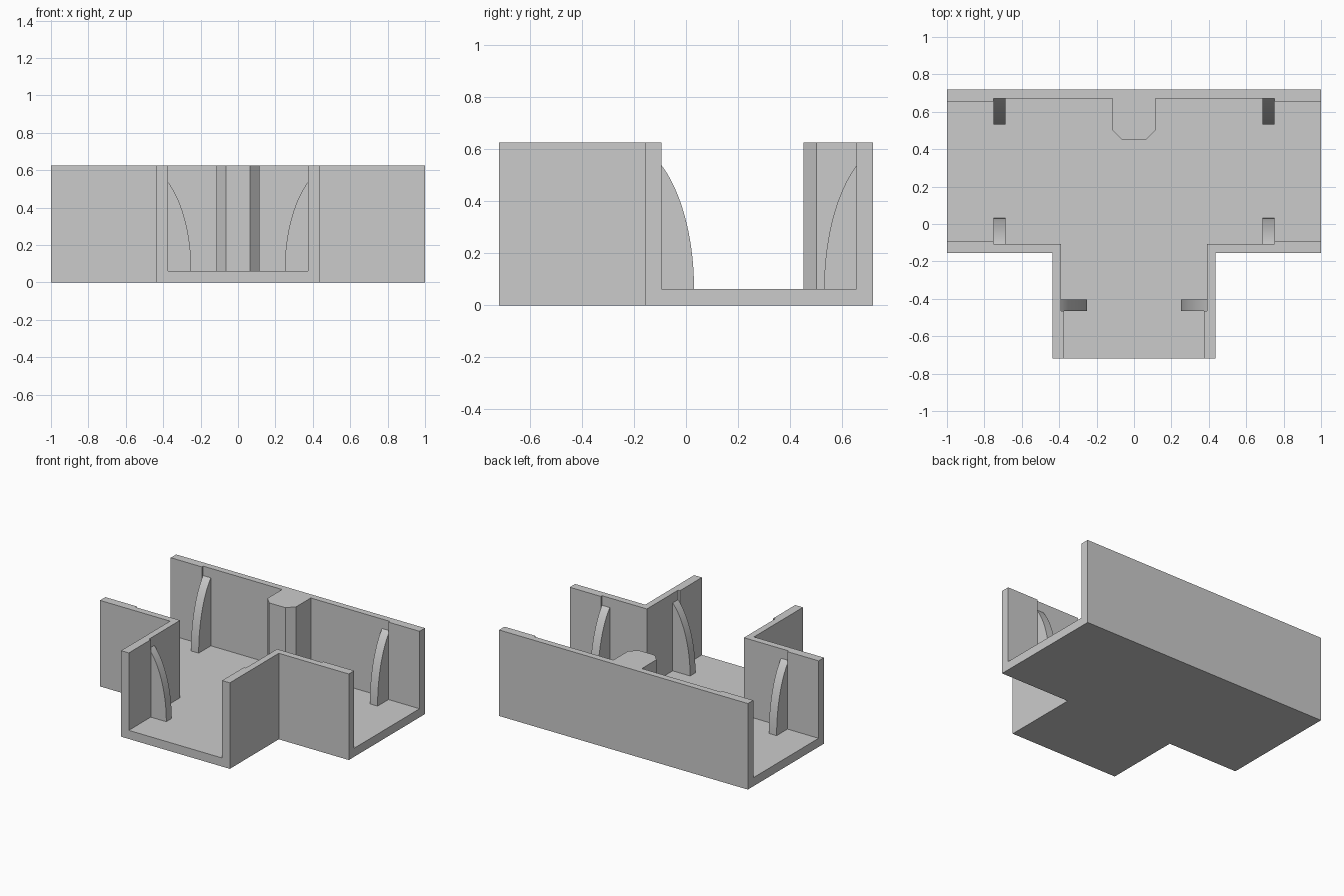
import bpy, bmesh, math
from mathutils import Matrix

cube = bpy.data.objects.get("Cube")
if cube:
    bpy.data.objects.remove(cube, do_unlink=True)

HEIGHT, FLOOR = 0.625, 0.0625

grey = bpy.data.materials.new("plain_grey")
grey.use_nodes = True
grey.diffuse_color = (0.6, 0.6, 0.6, 1)
grey.node_tree.nodes["Principled BSDF"].inputs["Base Color"].default_value = (0.6, 0.6, 0.6, 1)


def prism(name, outline, low, high, matrix=Matrix()):
    """Extrude a flat outline from low to high, then place it with a matrix."""
    bm = bmesh.new()
    face = bm.faces.new([bm.verts.new((x, y, low)) for x, y in outline])
    ext = bmesh.ops.extrude_face_region(bm, geom=[face])
    top = [v for v in ext["geom"] if isinstance(v, bmesh.types.BMVert)]
    bmesh.ops.translate(bm, verts=top, vec=(0, 0, high - low))
    bm.transform(matrix)
    bmesh.ops.recalc_face_normals(bm, faces=bm.faces)
    mesh = bpy.data.meshes.new(name)
    bm.to_mesh(mesh)
    bm.free()
    mesh.materials.append(grey)
    obj = bpy.data.objects.new(name, mesh)
    bpy.context.collection.objects.link(obj)
    return obj


def mirrored(half):
    return half + [(-x, y) for x, y in reversed(half)]


# Tee-shaped block, hollowed by a cavity that runs out of all three ends.
# The cavity outline leaves the chamfered column on the back wall.
block = mirrored([(1, 0.718), (1, -0.156), (0.437, -0.156), (0.437, -0.718)])
cavity = mirrored([
    (0.065, 0.451), (0.115, 0.502), (0.115, 0.671), (0.75, 0.671),
    (0.75, 0.656), (1.1, 0.656), (1.1, -0.094), (0.75, -0.094),
    (0.75, -0.108), (0.39, -0.108), (0.39, -0.466), (0.375, -0.466),
    (0.375, -0.8)])
body = prism("tee_channel", block, 0, HEIGHT)
cutter = prism("cavity_cutter", cavity, FLOOR, HEIGHT + 0.2)
cutter.hide_render = True
cut = body.modifiers.new("hollow", "BOOLEAN")
cut.operation, cut.solver, cut.object = "DIFFERENCE", "EXACT", cutter
bpy.context.view_layer.objects.active = body
body.select_set(True)
bpy.ops.object.modifier_apply(modifier=cut.name)
bpy.data.objects.remove(cutter, do_unlink=True)

# Curved rib profile: distance from the wall against height.
REACH, SWEEP, RISE, ROOT = 0.125, 0.268, HEIGHT - FLOOR, -0.025
end = math.acos(1 - (REACH - ROOT) / SWEEP)
curve = [(REACH - SWEEP * (1 - math.cos(end * i / 16)),
          FLOOR + RISE * math.sin(end * i / 16)) for i in range(17)]
rib = [(ROOT, FLOOR - 0.01), (REACH, FLOOR - 0.01)] + curve
upright = Matrix.Rotation(math.pi / 2, 4, "X")

# Three ribs on each side: back wall, front wall and stem wall.
for side, sign in (("left", 1), ("right", -1)):
    for place, x, y, turn in (("back", 0.719, 0.656, -90),
                              ("front", 0.719, -0.094, 90),
                              ("stem", 0.375, -0.435, 180)):
        matrix = (Matrix.Scale(sign, 4, (1, 0, 0)) @ Matrix.Translation((x, y, 0))
                  @ Matrix.Rotation(math.radians(turn), 4, "Z") @ upright)
        obj = prism(f"{place}_rib_{side}", rib, -0.031, 0.031, matrix)
        bpy.ops.object.select_all(action="DESELECT")
        obj.select_set(True)
        bpy.context.view_layer.objects.active = obj
        bpy.ops.object.shade_smooth_by_angle(angle=math.radians(30))
